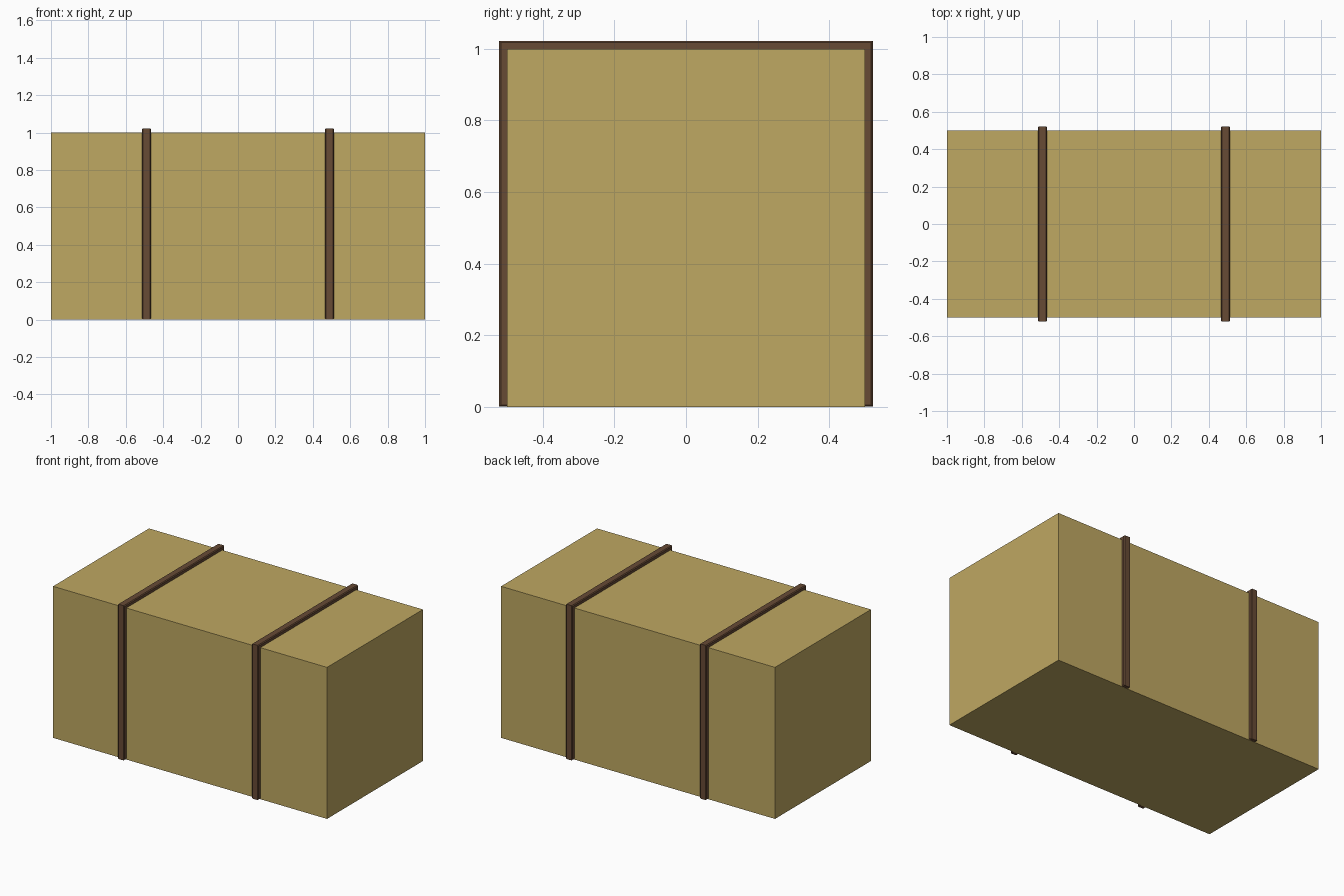
import bpy, bmesh

if "Cube" in bpy.data.objects:
    bpy.data.objects.remove(bpy.data.objects["Cube"])


def material(name, rgb):
    m = bpy.data.materials.new(name)
    m.diffuse_color = (*rgb, 1)
    m.use_nodes = True
    m.node_tree.nodes["Principled BSDF"].inputs["Base Color"].default_value = m.diffuse_color
    return m


def add_object(name, bm, mat):
    bmesh.ops.recalc_face_normals(bm, faces=bm.faces)
    me = bpy.data.meshes.new(name)
    bm.to_mesh(me)
    bm.free()
    me.materials.append(mat)
    ob = bpy.data.objects.new(name, me)
    bpy.context.collection.objects.link(ob)
    return ob


straw = material("straw yellow", (0.521, 0.392, 0.122))
brown = material("strap brown", (0.136, 0.069, 0.036))

# Bale body: plain block standing on the ground
bm = bmesh.new()
bmesh.ops.create_cube(bm, size=1)
for v in bm.verts:
    v.co.x *= 2
    v.co.z += 0.5
add_object("bale", bm, straw)


# Strap: rectangular band around the bale with chamfered outer edges
def strap(name, x):
    bm = bmesh.new()
    half, chamfer, rise = 0.024, 0.005, 0.022
    section = [(-half, -0.01), (-half, rise - chamfer), (-half + chamfer, rise),
               (half - chamfer, rise), (half, rise - chamfer), (half, -0.01)]
    rings = []
    for dx, out in section:
        y, top = 0.5 + out, 1 + out
        bottom = 0.001 + rise - out  # bottom run lies flush with the underside
        rings.append([bm.verts.new((x + dx, *p)) for p in
                      ((-y, bottom), (y, bottom), (y, top), (-y, top))])
    for a, b in zip(rings, rings[1:] + rings[:1]):
        for i in range(4):
            j = (i + 1) % 4
            bm.faces.new((a[i], a[j], b[j], b[i]))
    add_object(name, bm, brown)


strap("left_strap", -0.489)
strap("right_strap", 0.489)
